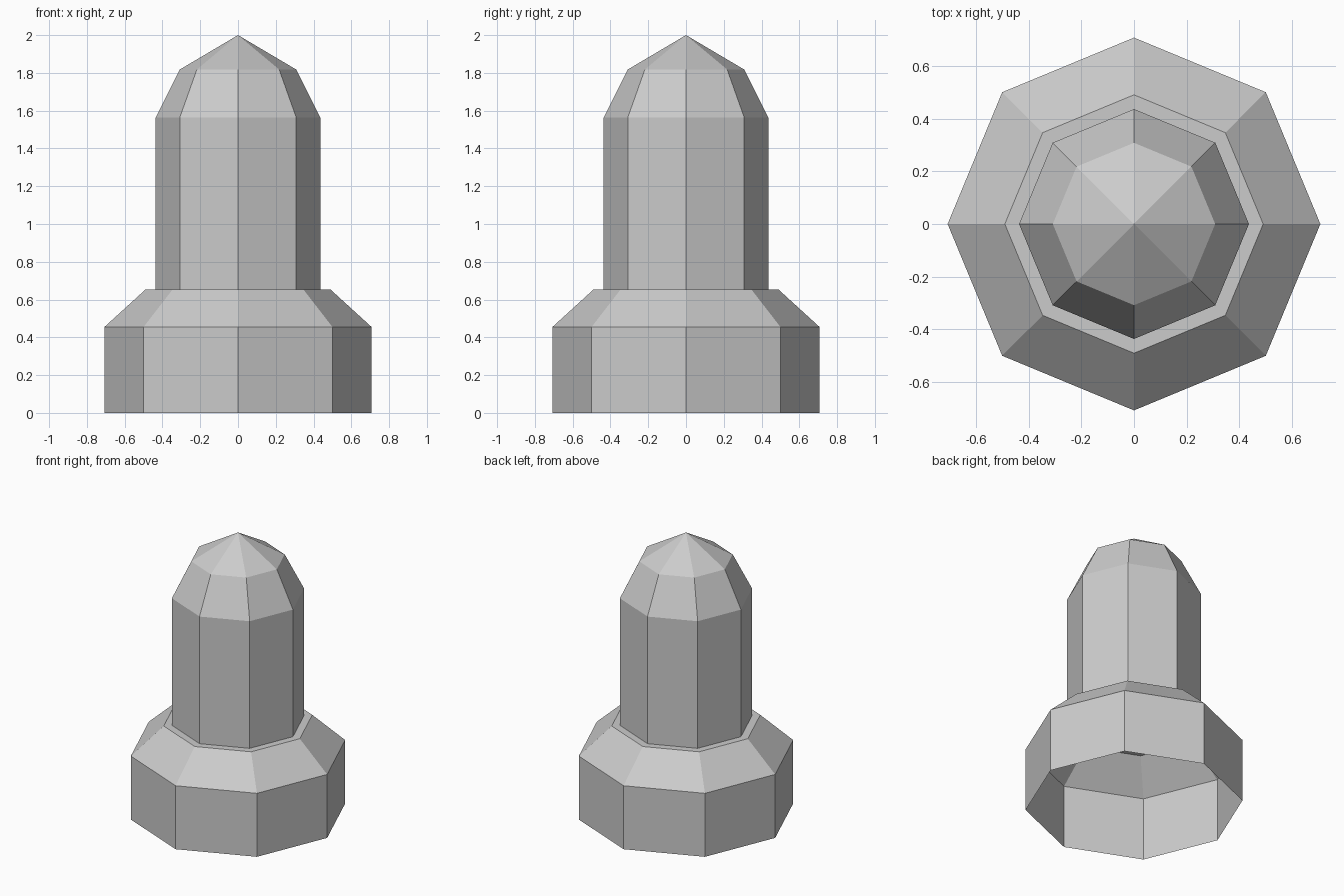
import bpy
from math import sin, cos, pi

if "Cube" in bpy.data.objects:
    bpy.data.objects.remove(bpy.data.objects["Cube"])

SIDES = 8


def lathe(name, profile):
    """Revolve (radius, z) points, bottom to top, into an open eight-sided shell."""
    verts, rings, faces = [], [], []
    for r, z in profile:
        start = len(verts)
        if r == 0:
            verts.append((0, 0, z))
            rings.append([start] * SIDES)
        else:
            verts += [(r * cos(2 * pi * i / SIDES), r * sin(2 * pi * i / SIDES), z)
                      for i in range(SIDES)]
            rings.append(list(range(start, start + SIDES)))
    for low, high in zip(rings, rings[1:]):
        for i in range(SIDES):
            j = (i + 1) % SIDES
            face = [low[i], low[j], high[j], high[i]]
            faces.append(list(dict.fromkeys(face)))  # triangles at the tip
    mesh = bpy.data.meshes.new(name)
    mesh.from_pydata(verts, [], faces)
    mesh.update()
    obj = bpy.data.objects.new(name, mesh)
    bpy.context.collection.objects.link(obj)
    return obj


# Wide hollow base with sloped shoulder and narrow flat ledge, open underneath
lathe("base", [(0.707, 0), (0.707, 0.455), (0.49, 0.653), (0.436, 0.653)])

# Straight shaft with a two-step pointed dome
lathe("shaft", [(0.436, 0.653), (0.436, 1.564), (0.308, 1.818), (0, 2.0)])
